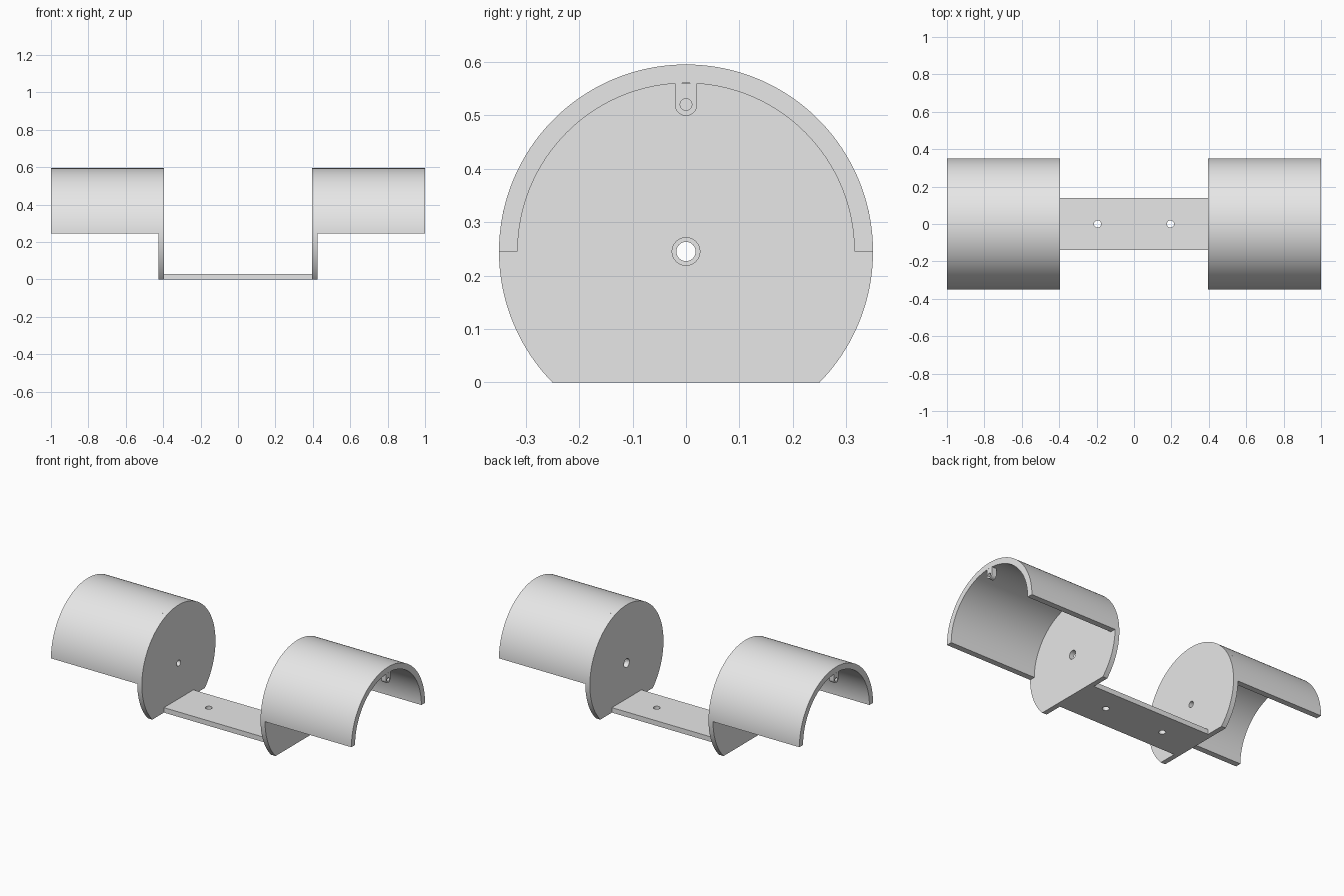
import bpy, bmesh
from math import sin, cos, pi, asin, sqrt, radians
from mathutils import Vector

cube = bpy.data.objects.get("Cube")
if cube:
    bpy.data.objects.remove(cube)

grey = bpy.data.materials.new("plain grey")
grey.use_nodes = True
grey.diffuse_color = (0.8, 0.8, 0.8, 1)
grey.node_tree.nodes["Principled BSDF"].inputs["Base Color"].default_value = (0.8, 0.8, 0.8, 1)

R, WALL, AXIS = 0.35, 0.035, 0.245      # outer radius, shell wall, axis height
DISC_IN, DISC_OUT, END = 0.395, 0.425, 1.0
INNER = R - WALL


def arc(cu, cv, r, a0, a1, n):
    return [(cu + r * cos(a0 + (a1 - a0) * i / n),
             cv + r * sin(a0 + (a1 - a0) * i / n)) for i in range(n + 1)]


def circle(cu, cv, r, n=32):
    return arc(cu, cv, r, 0, 2 * pi, n)[:-1]


def extrude(name, loops, place, start, end):
    """Fill an outline with holes and extrude it between two positions."""
    bm = bmesh.new()
    edges = []
    for loop in loops:
        vs = [bm.verts.new(place(u, v, start)) for u, v in loop]
        edges += [bm.edges.new((vs[i - 1], vs[i])) for i in range(len(vs))]
    bmesh.ops.triangle_fill(bm, edges=edges, use_beauty=True)
    out = bmesh.ops.extrude_face_region(bm, geom=bm.faces[:], use_keep_orig=True)
    moved = [g for g in out["geom"] if isinstance(g, bmesh.types.BMVert)]
    shift = Vector(place(0, 0, end)) - Vector(place(0, 0, start))
    bmesh.ops.translate(bm, verts=moved, vec=shift)
    bmesh.ops.recalc_face_normals(bm, faces=bm.faces[:])
    mesh = bpy.data.meshes.new(name)
    bm.to_mesh(mesh)
    bm.free()
    mesh.materials.append(grey)
    obj = bpy.data.objects.new(name, mesh)
    bpy.context.collection.objects.link(obj)
    bpy.ops.object.select_all(action="DESELECT")
    obj.select_set(True)
    bpy.context.view_layer.objects.active = obj
    bpy.ops.object.shade_smooth_by_angle(angle=radians(30))
    return obj


def along_x(u, v, d):
    return (d, u, v)


def along_z(u, v, d):
    return (u, v, d)


# Base plate with two screw holes
bx, by = DISC_IN, 0.14
extrude("base_plate",
        [[(-bx, -by), (bx, -by), (bx, by), (-bx, by)],
         circle(-0.195, 0, 0.019), circle(0.195, 0, 0.019)],
        along_z, 0, 0.03)

# Profiles shared by both sides
cut = asin(AXIS / R)
disc = arc(0, AXIS, R, -cut, pi + cut, 128)
shell = arc(0, AXIS, R, 0, pi, 96) + arc(0, AXIS, INNER, pi, 0, 96)
tab_w, tab_z = 0.021, 0.52
tab_top = AXIS + sqrt(INNER ** 2 - tab_w ** 2)
tab = [(tab_w, tab_top), (-tab_w, tab_top)] + arc(0, tab_z, tab_w, pi, 2 * pi, 20)

# Flat-bottomed disc, half-round shell and small end tab on each side
for side, s, bore in (("left", 1, 0.026), ("right", -1, 0.018)):
    extrude(side + "_disc", [disc, circle(0, AXIS, bore)],
            along_x, s * DISC_IN, s * DISC_OUT)
    extrude(side + "_shell", [shell], along_x, s * DISC_OUT, s * END)
    extrude(side + "_tab", [tab, circle(0, tab_z, 0.011, 24)],
            along_x, s * (END - 0.03), s * END)
